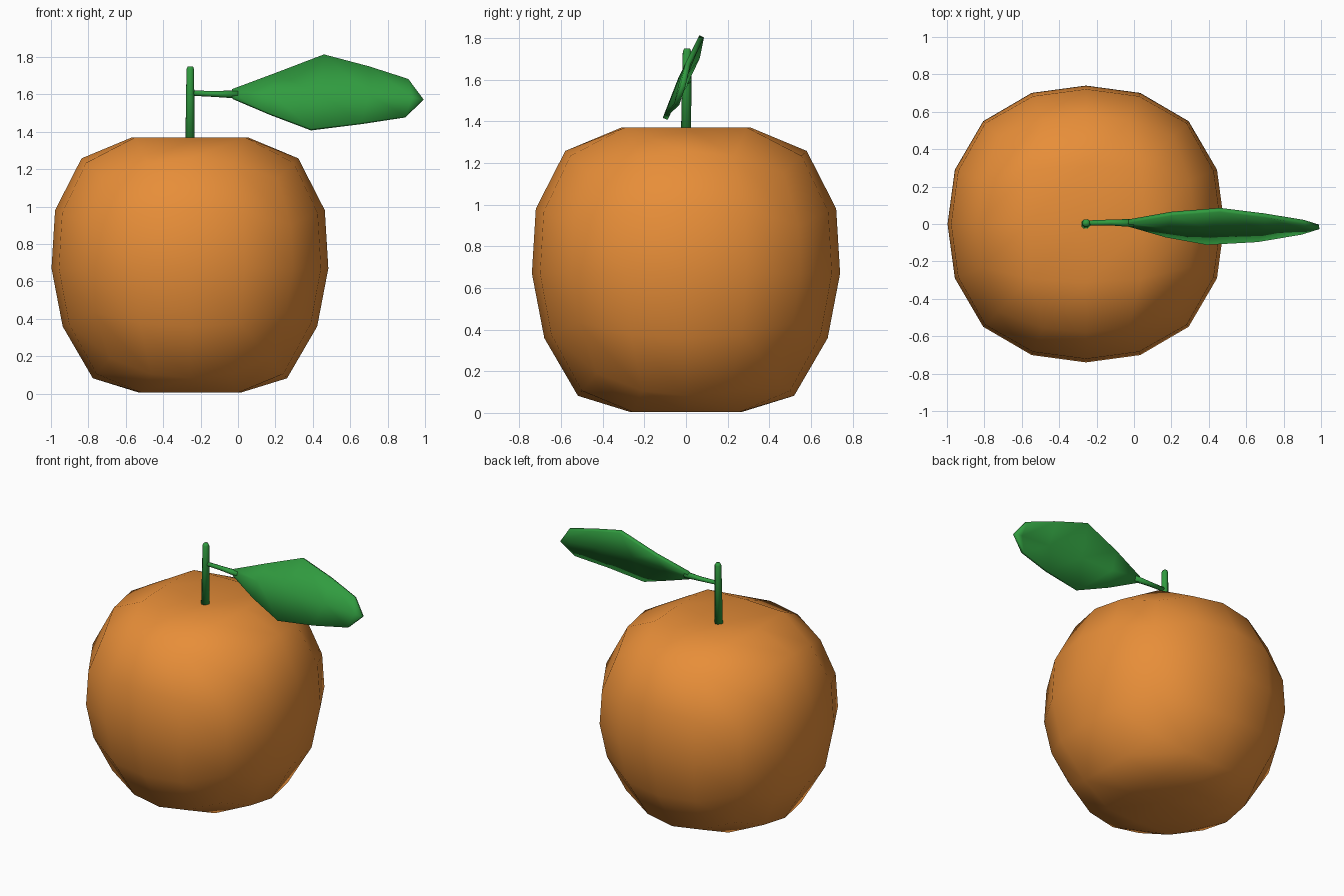
import bpy, bmesh, math
from mathutils import Vector

if "Cube" in bpy.data.objects:
    bpy.data.objects.remove(bpy.data.objects["Cube"])

CX = -0.257  # fruit axis


def material(name, color):
    m = bpy.data.materials.new(name)
    m.diffuse_color = color
    m.use_nodes = True
    m.node_tree.nodes["Principled BSDF"].inputs["Base Color"].default_value = m.diffuse_color
    return m


def finish(name, bm, mat):
    bmesh.ops.recalc_face_normals(bm, faces=bm.faces[:])
    me = bpy.data.meshes.new(name)
    bm.to_mesh(me)
    bm.free()
    me.materials.append(mat)
    for p in me.polygons:
        p.use_smooth = True
    ob = bpy.data.objects.new(name, me)
    bpy.context.collection.objects.link(ob)
    return ob


def tube(name, path, mat, sides=8):
    # path entries: (x, y, z, radius)
    bm = bmesh.new()
    pts = [Vector(p[:3]) for p in path]
    q = (pts[-1] - pts[0]).to_track_quat('Z', 'Y')
    rings = []
    for c, p in zip(pts, path):
        rings.append([bm.verts.new(c + q @ Vector((
            p[3] * math.cos(2 * math.pi * i / sides),
            p[3] * math.sin(2 * math.pi * i / sides), 0))) for i in range(sides)])
    for a, b in zip(rings, rings[1:]):
        for i in range(sides):
            j = (i + 1) % sides
            bm.faces.new((a[i], a[j], b[j], b[i]))
    bm.faces.new(rings[0])
    bm.faces.new(rings[-1])
    return finish(name, bm, mat)


orange = material("orange_peel", (0.80, 0.27, 0.04, 1))
green = material("leaf_green", (0.03, 0.33, 0.05, 1))

# Fruit: 4 x 4 cube sphere, slightly boxy, wider on top, dimpled at both poles
bm = bmesh.new()
bmesh.ops.create_cube(bm, size=2)
bmesh.ops.subdivide_edges(bm, edges=bm.edges[:], cuts=3, use_grid_fill=True)
for v in bm.verts:
    d = Vector([math.tan(c * math.pi / 4) for c in v.co]).normalized()
    q = min(1, 2 * (1 - sum(c ** 4 for c in d)))
    p = d * 0.74 * (1 + 0.05 * q)
    s = 1 + 0.1 * p.z
    z = max(-0.675, min(0.69, p.z * 1.07 - 0.01))
    if abs(d.z) > 0.99:
        z = 0.64 if d.z > 0 else -0.64
    v.co = (CX + p.x * s, p.y * s, z + 0.68)
finish("fruit", bm, orange)

# Stem and leaf stalk
tube("stem", [(CX, 0, 1.30, 0.027), (CX + 0.002, 0.005, 1.735, 0.022),
              (CX + 0.002, 0.005, 1.75, 0.015)], green)
tube("leaf_stalk", [(-0.25, 0.005, 1.607, 0.014), (-0.12, 0.008, 1.602, 0.016),
                    (0.0, 0.005, 1.60, 0.022)], green)

# Leaf: rows of upper edge, midrib and lower edge
rows = [
    ((-0.03, 0.014, 1.622), (-0.03, 0.005, 1.60), (-0.03, -0.002, 1.58)),
    ((0.20, 0.055, 1.708), (0.18, -0.015, 1.60), (0.17, -0.06, 1.495)),
    ((0.46, 0.075, 1.808), (0.43, -0.025, 1.605), (0.39, -0.10, 1.412)),
    ((0.70, 0.045, 1.745), (0.70, -0.025, 1.595), (0.66, -0.085, 1.445)),
    ((0.91, 0.01, 1.678), (0.93, -0.022, 1.58), (0.895, -0.045, 1.48)),
]
bm = bmesh.new()
vs = [[bm.verts.new(p) for p in r] for r in rows]
for a, b in zip(vs, vs[1:]):
    for i in range(2):
        bm.faces.new((a[i], a[i + 1], b[i + 1], b[i]))
tip = bm.verts.new((0.99, -0.015, 1.57))
for i in range(2):
    bm.faces.new((vs[-1][i], vs[-1][i + 1], tip))
leaf = finish("leaf", bm, green)
sol = leaf.modifiers.new("thickness", 'SOLIDIFY')
sol.thickness = 0.025
sol.offset = 0
